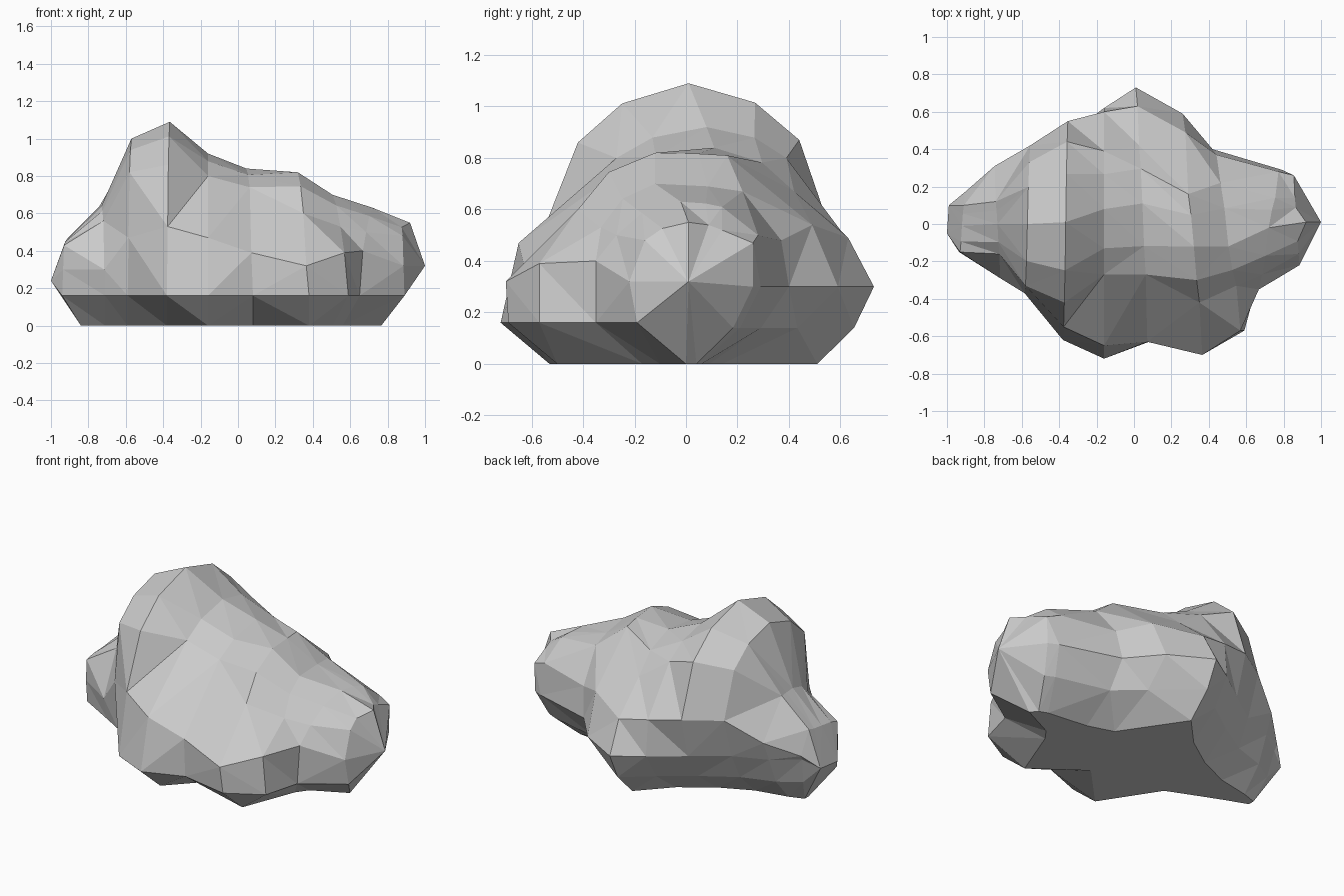
import bpy, bmesh

if "Cube" in bpy.data.objects:
    bpy.data.objects.remove(bpy.data.objects["Cube"])

# Slightly slanted cross-sections, left to right:
# front x, back x, front foot y, (y, z) x 5 over the top, back foot y
SECTIONS = [
    (-.94, -.90, -.13, -.15, .30, -.15, .43, -.01, .455, .10, .47, .17, .33, .15),
    (-.71, -.75, -.26, -.29, .30, -.16, .56, 0, .64, .12, .64, .31, .42, .26),
    (-.59, -.55, -.33, -.37, .47, -.33, .82, 0, 1.0, .33, .83, .42, .55, .34),
    (-.38, -.35, -.62, -.55, .53, -.42, .86, .01, 1.09, .44, .87, .55, .55, .48),
    (-.16, -.16, -.72, -.65, .47, -.27, .80, .08, .92, .39, .80, .60, .52, .62),
    (.08, .01, -.63, -.63, .39, -.27, .74, .11, .84, .42, .67, .63, .49, .73),
    (.38, .26, -.69, -.70, .32, -.42, .60, -.12, .82, .16, .81, .49, .54, .59),
    (.59, .42, -.57, -.57, .39, -.33, .53, -.12, .70, .22, .67, .37, .48, .40),
    (.65, .79, -.35, -.35, .40, -.27, .50, -.02, .63, .14, .61, .28, .50, .29),
    (.89, .85, -.19, -.22, .32, -.16, .48, .01, .55, .14, .52, .26, .47, .26),
]
# Front and back y of the star-shaped patch that touches the ground
FOOTPRINT = [(.0, .04), (-.05, .07), (-.10, .11), (-.19, .20), (-.53, .33),
             (-.28, .51), (-.50, .14), (-.17, .09), (-.10, .06), (.0, .04)]
LEFT_TIPS, RIGHT_TIP = ((-1, -.05, .24), (-.99, .10, .25)), (1, .01, .32)
FRONT_FOOT_Z, BACK_FOOT_Z, BACK_HEEL_Z = .16, .30, .14

bm = bmesh.new()


def shoulder(crest, side):
    """Extra point that rounds the top between crest and side."""
    y, z = (c + (s - c) * .6 for c, s in zip(crest, side))
    return y, z + .26 * (crest[1] - side[1])


def base_x(x):
    return max(-.84, x * .86 if x > .5 else x)


def ring(sec, base):
    """One closed section, with the undercut down to the ground."""
    xf, xb, front, *top, back = sec
    p = [(top[i], top[i + 1]) for i in range(0, 10, 2)]
    line = [(front, FRONT_FOOT_Z), p[0], p[1], shoulder(p[2], p[1]), p[2],
            shoulder(p[2], p[3]), p[3], p[4], (back, BACK_FOOT_Z)]
    pts = [(xf + (xb - xf) * i / 8, y, z) for i, (y, z) in enumerate(line)]
    heel_x = xb + (base_x(xb) - xb) * .35
    pts.append((heel_x, back + (base[1] - back) * .35, BACK_HEEL_Z))
    pts.append((base_x(xb), base[1], 0))
    pts.insert(0, (base_x(xf), base[0], 0))
    return [bm.verts.new(q) for q in pts]


# Skin between neighbouring sections
rings = [ring(s, b) for s, b in zip(SECTIONS, FOOTPRINT)]
n = len(rings[0])
rings[-1][5].co.x = .92          # brow over the right tip
for a, b in zip(rings, rings[1:]):
    for i in range(n):
        j = (i + 1) % n
        bm.faces.new((a[i], a[j], b[j], b[i]))

# Pointed right end
v = bm.verts.new(RIGHT_TIP)
for i in range(n):
    bm.faces.new((v, rings[-1][i], rings[-1][(i + 1) % n]))

# Left end closes onto a short upright edge
front, back = (bm.verts.new(t) for t in LEFT_TIPS)
end = rings[0]
for i in range(n):
    bm.faces.new((front if i < 5 else back, end[i], end[(i + 1) % n]))
bm.faces.new((front, back, end[5]))
bm.faces.new((front, back, end[0]))

# Weld, split into flat facets, face outwards
bmesh.ops.remove_doubles(bm, verts=bm.verts[:], dist=.001)
bmesh.ops.triangulate(bm, faces=bm.faces[:], quad_method='SHORT_EDGE')
bmesh.ops.recalc_face_normals(bm, faces=bm.faces[:])

mesh = bpy.data.meshes.new("rock")
bm.to_mesh(mesh)
bm.free()
bpy.context.collection.objects.link(bpy.data.objects.new("rock", mesh))
